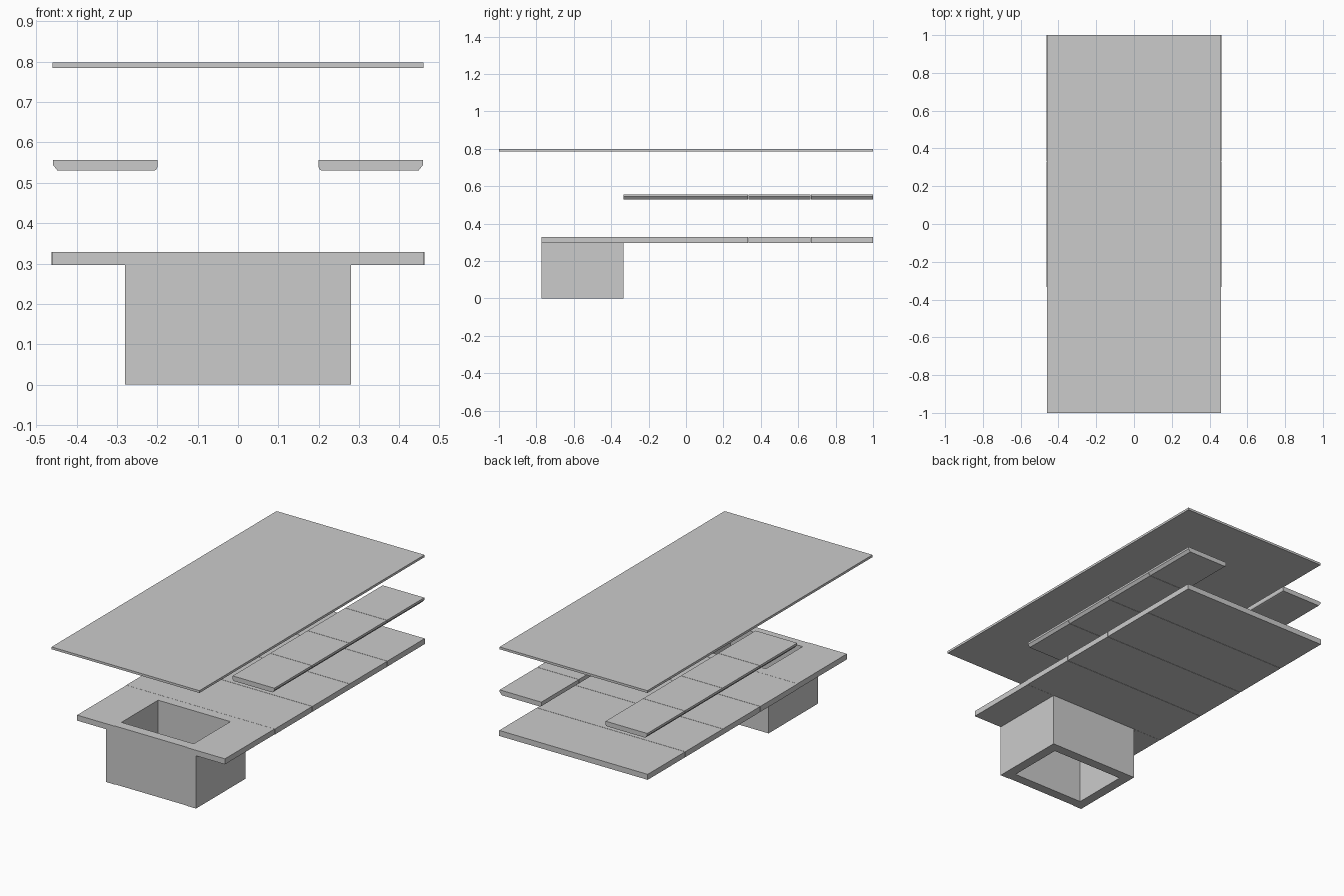
import bpy, bmesh

if "Cube" in bpy.data.objects:
    bpy.data.objects.remove(bpy.data.objects["Cube"])

def prism(name, profile, y0, y1):
    """Extrude an x-z profile along y."""
    bm = bmesh.new()
    face = bm.faces.new([bm.verts.new((x, y0, z)) for x, z in profile])
    out = bmesh.ops.extrude_face_region(bm, geom=[face])
    for v in out["geom"]:
        if isinstance(v, bmesh.types.BMVert):
            v.co.y = y1
    bmesh.ops.recalc_face_normals(bm, faces=bm.faces)
    mesh = bpy.data.meshes.new(name)
    bm.to_mesh(mesh)
    bm.free()
    obj = bpy.data.objects.new(name, mesh)
    bpy.context.collection.objects.link(obj)
    return obj

def box(name, x0, x1, y0, y1, z0, z1):
    return prism(name, [(x0, z0), (x1, z0), (x1, z1), (x0, z1)], y0, y1)

GAP = 0.001
DECK_Z = (0.297, 0.328)
SEAMS = [-0.333, 0.0, 0.332, 0.667, 1.0]

# Thin top sheet
box("top_panel", -0.46, 0.46, -1, 1, 0.785, 0.798)

# Rows of deck panels and the chamfered shelf panels above them
shelf = [(0.2, 0.557), (0.2, 0.538), (0.203, 0.532), (0.21, 0.53),
         (0.447, 0.53), (0.459, 0.545), (0.459, 0.557)]
for i, (a, b) in enumerate(zip(SEAMS, SEAMS[1:])):
    y0 = a + (GAP if i else 0)
    y1 = b - (GAP if i < 3 else 0)
    box(f"deck_panel_{i + 1}", -0.462, 0.462, y0, y1, *DECK_Z)
    for side, s in (("left", -1), ("right", 1)):
        prism(f"shelf_{side}_{i + 1}", [(s * x, z) for x, z in shelf], y0, y1)

# Open well at the front: side walls with front and rear walls between them
for side, s in (("left", -1), ("right", 1)):
    box(f"well_wall_{side}", s * 0.225, s * 0.28, -0.773, -0.334, 0, DECK_Z[1])
    # Deck wing beside the well
    box(f"deck_wing_{side}", s * 0.28, s * 0.46, -0.773, -0.334, *DECK_Z)
box("well_wall_front", -0.225, 0.225, -0.77, -0.715, 0, DECK_Z[1])
box("well_wall_rear", -0.225, 0.225, -0.389, -0.334, 0, DECK_Z[1])
